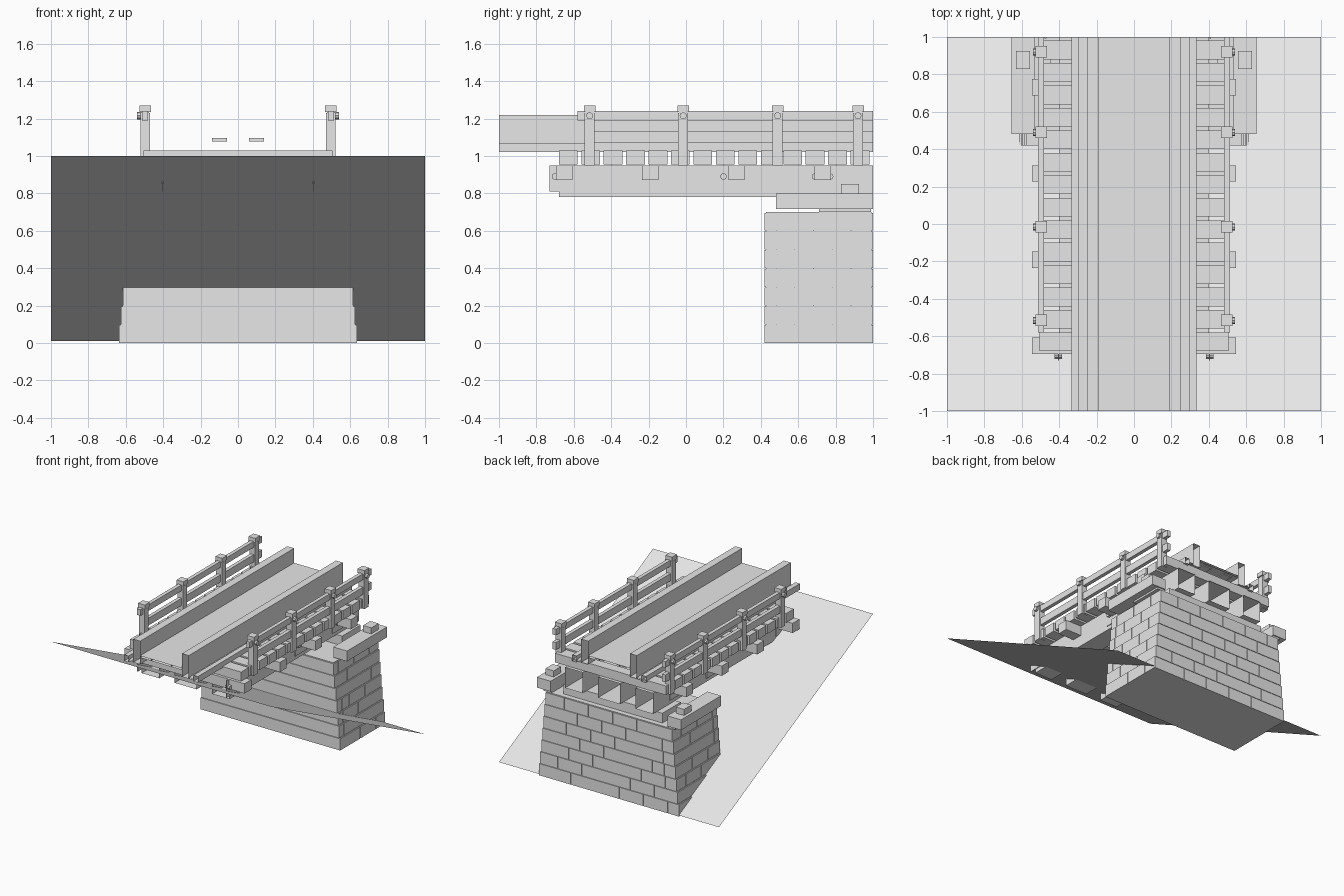
import bpy, bmesh
from mathutils import Matrix, Vector

cube = bpy.data.objects.get("Cube")
if cube:
    bpy.data.objects.remove(cube)

grey = bpy.data.materials.new("plain grey")
grey.use_nodes = True
tone = (0.8, 0.8, 0.8, 1)
grey.diffuse_color = tone
grey.node_tree.nodes["Principled BSDF"].inputs["Base Color"].default_value = tone


def add_box(bm, x, y, z, open_ends=False):
    """Box from three (low, high) ranges; open_ends drops the faces across y."""
    size = Vector((x[1] - x[0], y[1] - y[0], z[1] - z[0]))
    mid = Vector((sum(x), sum(y), sum(z))) / 2
    mat = Matrix.Translation(mid) @ Matrix.Diagonal((*size, 1))
    verts = bmesh.ops.create_cube(bm, size=1, matrix=mat)["verts"]
    if open_ends:
        faces = {f for v in verts for f in v.link_faces}
        ends = [f for f in faces if abs(f.normal.y) > 0.9]
        bmesh.ops.delete(bm, geom=ends, context="FACES")


def add_pair(bm, x, y, z, open_ends=False):
    """The same box on both sides of the bridge."""
    add_box(bm, x, y, z, open_ends)
    add_box(bm, (-x[1], -x[0]), y, z, open_ends)


def add_bolt(bm, x, y, z, radius, length):
    """Bolt lying along x, on both sides."""
    for side in (-1, 1):
        mat = Matrix.Translation((side * x, y, z)) @ Matrix.Rotation(1.5708, 4, "Y")
        bmesh.ops.create_cone(bm, cap_ends=True, segments=8, radius1=radius,
                              radius2=radius, depth=length, matrix=mat)


def finish(bm, name):
    mesh = bpy.data.meshes.new(name)
    bm.to_mesh(mesh)
    bm.free()
    mesh.materials.append(grey)
    obj = bpy.data.objects.new(name, mesh)
    bpy.context.collection.objects.link(obj)
    return obj


def splits(low, high, step, shift):
    """Staggered joint positions along a course."""
    cuts, p = [low], low + step * (0.5 if shift else 1)
    while p < high - step * 0.2:
        cuts.append(p)
        p += step
    return list(zip(cuts, cuts[1:] + [high]))


# Sloping ground sheet
bm = bmesh.new()
corners = [(-1, -1, 1), (1, -1, 1), (1, 1, 0.01), (-1, 1, 0.01)]
bm.faces.new([bm.verts.new(c) for c in corners])
finish(bm, "ground_sheet")

# Stone abutment: solid front slab, staggered blocks on sides and back
front, back, gap, depth = 0.42, 1.0, 0.004, 0.1
bm = bmesh.new()
core = bmesh.new()
for i in range(7):
    half = 0.635 - 0.01 * i
    z = (0.1 * i, 0.1 * i + 0.1 - gap)
    add_box(bm, (-half, half), (front, front + 0.06), z)
    for a, b in splits(front + 0.06 + gap, back, 0.2, i % 2):
        add_pair(bm, (half - depth, half), (a, b - (gap if b < back else 0)), z)
    for a, b in splits(-half + depth, half - depth, 0.22, i % 2):
        add_box(bm, (a + gap, b), (back - depth, back), z)
    add_box(core, (-half + 0.008, half - 0.008), (front + 0.008, back - 0.008),
            (0.1 * i, 0.1 * i + 0.1))
finish(bm, "abutment_blocks")
finish(core, "abutment_core")

# Coping stones with a small block on each, and the bearing pad
bm = bmesh.new()
add_pair(bm, (0.53, 0.655), (0.48, 1), (0.715, 0.8))
add_pair(bm, (0.53, 0.6), (0.71, 0.99), (0.7, 0.715))
add_pair(bm, (0.555, 0.63), (0.83, 0.925), (0.8, 0.85))
finish(bm, "coping_stones")
bm = bmesh.new()
add_box(bm, (-0.45, 0.45), (0.71, 0.95), (0.7, 0.78))
finish(bm, "bearing_pad")

# Open-ended stringers under the deck
bm = bmesh.new()
add_pair(bm, (0.24, 0.4), (-0.68, 1), (0.78, 0.95), True)
add_box(bm, (-0.1, 0.1), (-0.68, 1), (0.78, 0.95), True)
finish(bm, "stringers")

# Cross beams whose ends stick out at the sides
bm = bmesh.new()
for i in range(4):
    y = -0.65 + 0.46 * i
    add_box(bm, (-0.545, 0.545), (y - 0.044, y + 0.044), (0.87, 0.95))
finish(bm, "cross_beams")

# Bolted plates on the outer stringers
bm = bmesh.new()
for low, high in ((-0.73, -0.59), (0.165, 0.31), (0.65, 0.785)):
    add_pair(bm, (0.4, 0.406), (low, high), (0.81, 0.95))
for y in (-0.7, 0.2, 0.69, 0.77):
    add_bolt(bm, 0.405, y, 0.89, 0.018, 0.04)
finish(bm, "stringer_plates")

# Ties across the full width
bm = bmesh.new()
for i in range(14):
    y = -0.68 + 0.12 * i
    add_box(bm, (-0.505, 0.505), (y, y + 0.1), (0.955, 1.03))
finish(bm, "ties")

# Track trough: tall side beams, lower curbs and connecting flanges
along = (-1, 1)
bm = bmesh.new()
add_pair(bm, (0.19, 0.252), along, (1.03, 1.22), True)
finish(bm, "side_beams")
bm = bmesh.new()
add_pair(bm, (0.295, 0.335), along, (1.02, 1.07), True)
add_pair(bm, (0.252, 0.295), along, (1.03, 1.04), True)
finish(bm, "curbs")

# Three long planks forming the trough floor
bm = bmesh.new()
add_box(bm, (-0.09, 0.09), along, (1.085, 1.1), True)
add_pair(bm, (0.09, 0.19), along, (1.085, 1.1), True)
add_pair(bm, (0.06, 0.14), (-0.6, 0.98), (1.078, 1.097))
finish(bm, "floor_planks")

# Railing posts with wider heads and bolts
bm = bmesh.new()
bolts = bmesh.new()
for y in (-0.515, -0.015, 0.49, 0.92):
    add_pair(bm, (0.47, 0.522), (y - 0.027, y + 0.027), (0.95, 1.23))
    add_pair(bm, (0.465, 0.526), (y - 0.031, y + 0.031), (1.235, 1.27))
    add_pair(bm, (0.475, 0.518), (y - 0.022, y + 0.022), (1.22, 1.24))
    add_bolt(bolts, 0.53, y, 1.215, 0.019, 0.022)
finish(bm, "railing_posts")
finish(bolts, "railing_bolts")

# Upper and middle rails
bm = bmesh.new()
add_pair(bm, (0.482, 0.512), (-0.58, 1), (1.19, 1.24))
add_pair(bm, (0.482, 0.512), (-0.52, 1), (1.07, 1.13))
finish(bm, "railings")
